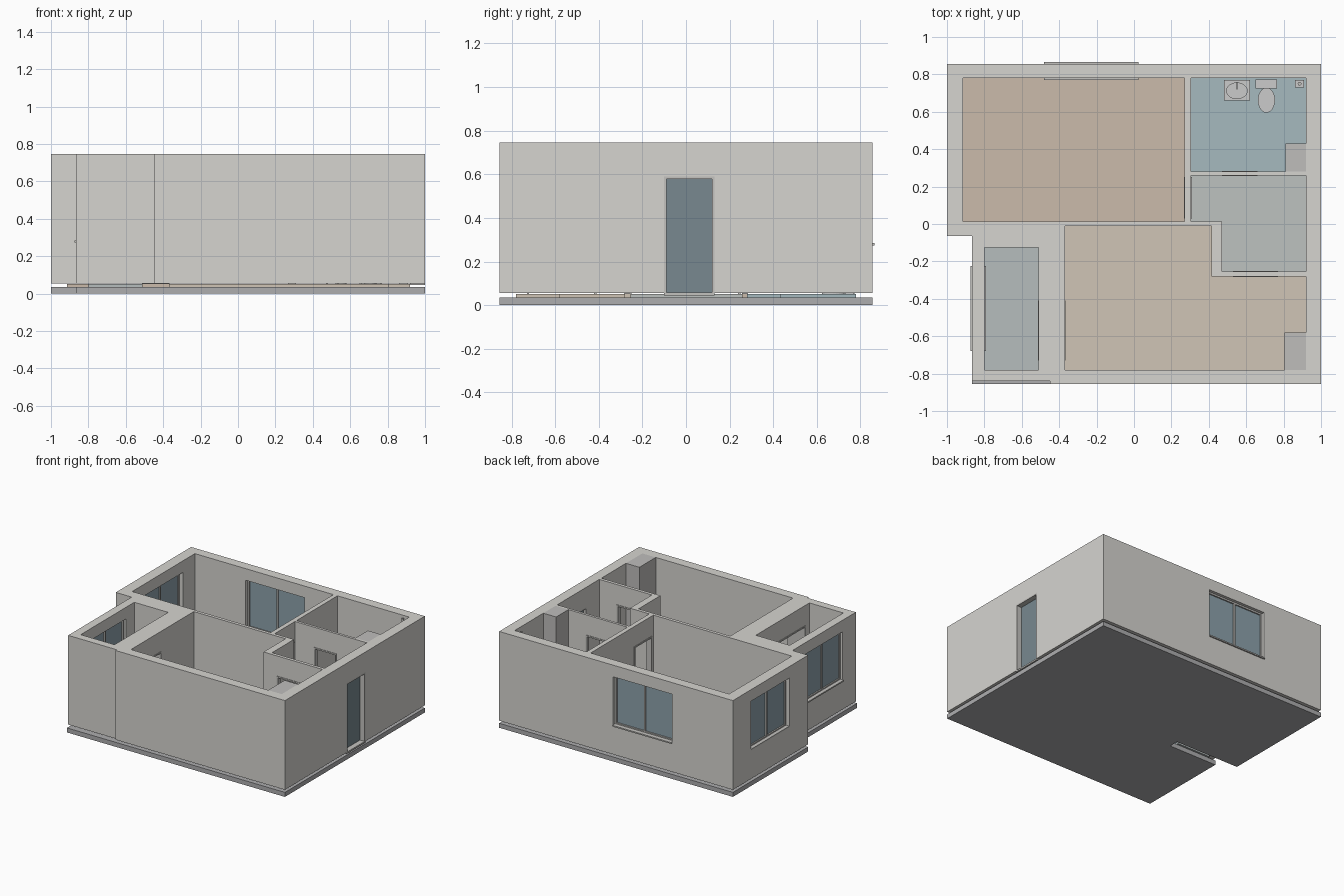
import bpy, bmesh
from math import cos, sin, pi

if "Cube" in bpy.data.objects:
    bpy.data.objects.remove(bpy.data.objects["Cube"])

Z0, Z1 = 0.055, 0.745          # wall bottom and top
DOOR_TOP, WIN0, WIN1 = 0.59, 0.28, 0.655


def mat(name, rgb):
    m = bpy.data.materials.new(name)
    m.diffuse_color = (*rgb, 1)
    m.use_nodes = True
    m.node_tree.nodes["Principled BSDF"].inputs["Base Color"].default_value = m.diffuse_color
    return m


WALL = mat("wall_grey", (0.67, 0.66, 0.63))
SLAB = mat("slab_grey", (0.42, 0.42, 0.43))
COLUMN = mat("column_grey", (0.52, 0.51, 0.50))
GLASS = mat("glass", (0.27, 0.36, 0.41))
DOOR = mat("door", (0.19, 0.25, 0.28))
FRAME = mat("frame", (0.55, 0.54, 0.52))
SANITARY = mat("sanitary", (0.60, 0.62, 0.63))


def prism(name, pts, z0, z1, material=None):
    """Extrude a flat outline from z0 to z1."""
    bm = bmesh.new()
    f = bm.faces.new([bm.verts.new((x, y, z0)) for x, y in pts])
    r = bmesh.ops.extrude_face_region(bm, geom=[f])
    for v in r["geom"]:
        if isinstance(v, bmesh.types.BMVert):
            v.co.z = z1
    bmesh.ops.recalc_face_normals(bm, faces=bm.faces)
    me = bpy.data.meshes.new(name)
    bm.to_mesh(me)
    bm.free()
    ob = bpy.data.objects.new(name, me)
    bpy.context.collection.objects.link(ob)
    if material:
        me.materials.append(material)
    return ob


def rect(x0, x1, y0, y1):
    return [(x0, y0), (x1, y0), (x1, y1), (x0, y1)]


def ellipse(cx, cy, rx, ry, n=24):
    return [(cx + rx * cos(2 * pi * i / n), cy + ry * sin(2 * pi * i / n)) for i in range(n)]


def bar(name, axis, u0, u1, v0, v1, z0, z1, material):
    """Box along a wall: u runs along the wall, v through it."""
    pts = rect(u0, u1, v0, v1) if axis == "x" else rect(v0, v1, u0, u1)
    return prism(name, pts, z0, z1, material)


def cut(target, cutters):
    """Subtract all cutters, then bake the result."""
    for c in cutters:
        m = target.modifiers.new("cut", "BOOLEAN")
        m.operation, m.solver, m.object = "DIFFERENCE", "EXACT", c
        c.hide_render = True
    dg = bpy.context.evaluated_depsgraph_get()
    me = bpy.data.meshes.new_from_object(target.evaluated_get(dg))
    target.modifiers.clear()
    target.data = me
    for c in cutters:
        bpy.data.objects.remove(c)


# Base slab with the slot beside the balcony
prism("base_slab", [(-1, 0.855), (-1, -0.065), (-0.45, -0.065), (-0.45, -0.14), (-0.865, -0.14),
                    (-0.865, -0.855), (1, -0.855), (1, 0.855)], 0, 0.035, SLAB)

# Rooms: outline and floor colour
rooms = {
    "bedroom": (rect(-0.915, 0.27, 0.013, 0.78), (0.60, 0.50, 0.41)),
    "bathroom": ([(0.305, 0.28), (0.81, 0.28), (0.81, 0.43), (0.92, 0.43), (0.92, 0.78),
                  (0.305, 0.78)], (0.38, 0.49, 0.52)),
    "hall": ([(0.305, 0.26), (0.305, 0.013), (0.47, 0.013), (0.47, -0.255), (0.92, -0.255),
              (0.92, 0.26)], (0.51, 0.54, 0.53)),
    "living_room": ([(-0.37, -0.012), (-0.37, -0.78), (0.805, -0.78), (0.805, -0.58), (0.92, -0.58),
                     (0.92, -0.28), (0.415, -0.28), (0.415, -0.012)], (0.63, 0.56, 0.47)),
    "balcony": (rect(-0.80, -0.51, -0.78, -0.125), (0.47, 0.51, 0.51)),
}
cutters = []
for name, (pts, rgb) in rooms.items():
    prism(name + "_floor", pts, 0.035, 0.05, mat(name + "_floor", rgb))

# Full rectangles are cut where a column fills the corner
rooms["bathroom"] = (rect(0.305, 0.92, 0.28, 0.78), None)
rooms["living_room"] = (rooms["living_room"][0][:2] + [(0.92, -0.78), (0.92, -0.28)]
                        + rooms["living_room"][0][-2:], None)
for name, (pts, _) in rooms.items():
    cutters.append(prism("cut_" + name, pts, 0, 1))
prism("bathroom_column", rect(0.81, 0.92, 0.28, 0.43), Z0, Z1, COLUMN)
prism("living_column", rect(0.805, 0.92, -0.78, -0.58), Z0, Z1, COLUMN)

# Windows: axis, along-wall span, inner face, outer face
windows = {
    "back_window": ("x", -0.48, 0.025, 0.78, 0.855),
    "left_window": ("y", 0.165, 0.635, -0.915, -1.0),
    "balcony_window": ("y", -0.68, -0.225, -0.80, -0.865),
}
for name, (ax, a, b, vi, vo) in windows.items():
    s = 1 if vo > vi else -1
    cutters.append(bar("cut_" + name, ax, a, b, *sorted((vi - s * 0.02, vo + s * 0.05)), WIN0, WIN1, None))
    m = (vi + vo) / 2
    f0, f1, t = m - 0.014, m + 0.014, 0.013
    for i, u in enumerate((a, (a + b - t) / 2, b - t)):
        bar(f"{name}_upright_{i}", ax, u, u + t, f0, f1, WIN0, WIN1, FRAME)
    for i, z in enumerate((WIN0, WIN1 - t)):
        bar(f"{name}_rail_{i}", ax, a, b, f0, f1, z, z + t, FRAME)
    bar(name + "_glass", ax, a + t, b - t, m - 0.004, m + 0.004, WIN0 + t, WIN1 - t, GLASS)
    out = 0.0 if name == "left_window" else 0.01
    ends = sorted((vo + s * out, vi - s * out))
    bar(name + "_sill", ax, a, b, *ends, WIN0 - 0.006, WIN0 + 0.004, FRAME)

# Doorways: axis, along-wall span, wall faces
doors = {
    "entry_door": ("y", -0.10, 0.13, 0.92, 1.0),
    "bedroom_door": ("y", 0.03, 0.25, 0.27, 0.305),
    "bathroom_door": ("x", 0.47, 0.66, 0.26, 0.28),
    "living_door": ("x", 0.53, 0.77, -0.28, -0.255),
    "balcony_door": ("y", -0.73, -0.41, -0.51, -0.37),
}
for name, (ax, a, b, v0, v1) in doors.items():
    cutters.append(bar("cut_" + name, ax, a, b, v0 - 0.02, v1 + 0.02, 0, DOOR_TOP, None))
    p, t = (0.0 if name == "entry_door" else 0.004), 0.011
    for i, u in enumerate((a, b - t)):
        bar(f"{name}_jamb_{i}", ax, u, u + t, v0 - p, v1 + p, 0.05, DOOR_TOP, FRAME)
    bar(name + "_head", ax, a, b, v0 - p, v1 + p, DOOR_TOP - t, DOOR_TOP, FRAME)
bar("entry_door_panel", "y", -0.09, 0.12, 0.94, 0.96, 0.055, DOOR_TOP - 0.01, DOOR)
bar("entry_door_threshold", "y", -0.10, 0.13, 0.92, 1.0, 0.045, 0.057, FRAME)

# Walls, with the balcony front set back slightly
walls = prism("walls", [(-1, 0.855), (-1, -0.065), (-0.865, -0.065), (-0.865, -0.84), (-0.45, -0.84),
                        (-0.45, -0.855), (1, -0.855), (1, 0.855)], Z0, Z1, WALL)
cut(walls, cutters)

# Wash basin with bowl, pedestal and tap
basin = prism("basin", rect(0.48, 0.62, 0.66, 0.77), 0.22, 0.27, SANITARY)
cut(basin, [prism("cut_bowl", ellipse(0.55, 0.712, 0.055, 0.042), 0.235, 0.3)])
prism("basin_pedestal", ellipse(0.55, 0.73, 0.03, 0.03), 0.05, 0.22, SANITARY)
prism("basin_tap", rect(0.547, 0.553, 0.72, 0.758), 0.285, 0.292, FRAME)
prism("basin_tap_stem", rect(0.546, 0.554, 0.75, 0.758), 0.27, 0.285, FRAME)

# Toilet
prism("toilet_tank", rect(0.65, 0.765, 0.725, 0.772), 0.05, 0.24, SANITARY)
prism("toilet_base", ellipse(0.708, 0.675, 0.032, 0.052), 0.05, 0.13, SANITARY)
prism("toilet_bowl", ellipse(0.708, 0.662, 0.046, 0.067), 0.13, 0.155, SANITARY)
prism("toilet_lid", ellipse(0.708, 0.66, 0.036, 0.052), 0.155, 0.161, SANITARY)

# Corner drain and riser pipe
prism("drain_plate", rect(0.86, 0.91, 0.73, 0.77), 0.05, 0.06, SANITARY)
prism("riser_pipe", ellipse(0.885, 0.75, 0.01, 0.01, 16), 0.06, 0.735, FRAME)
